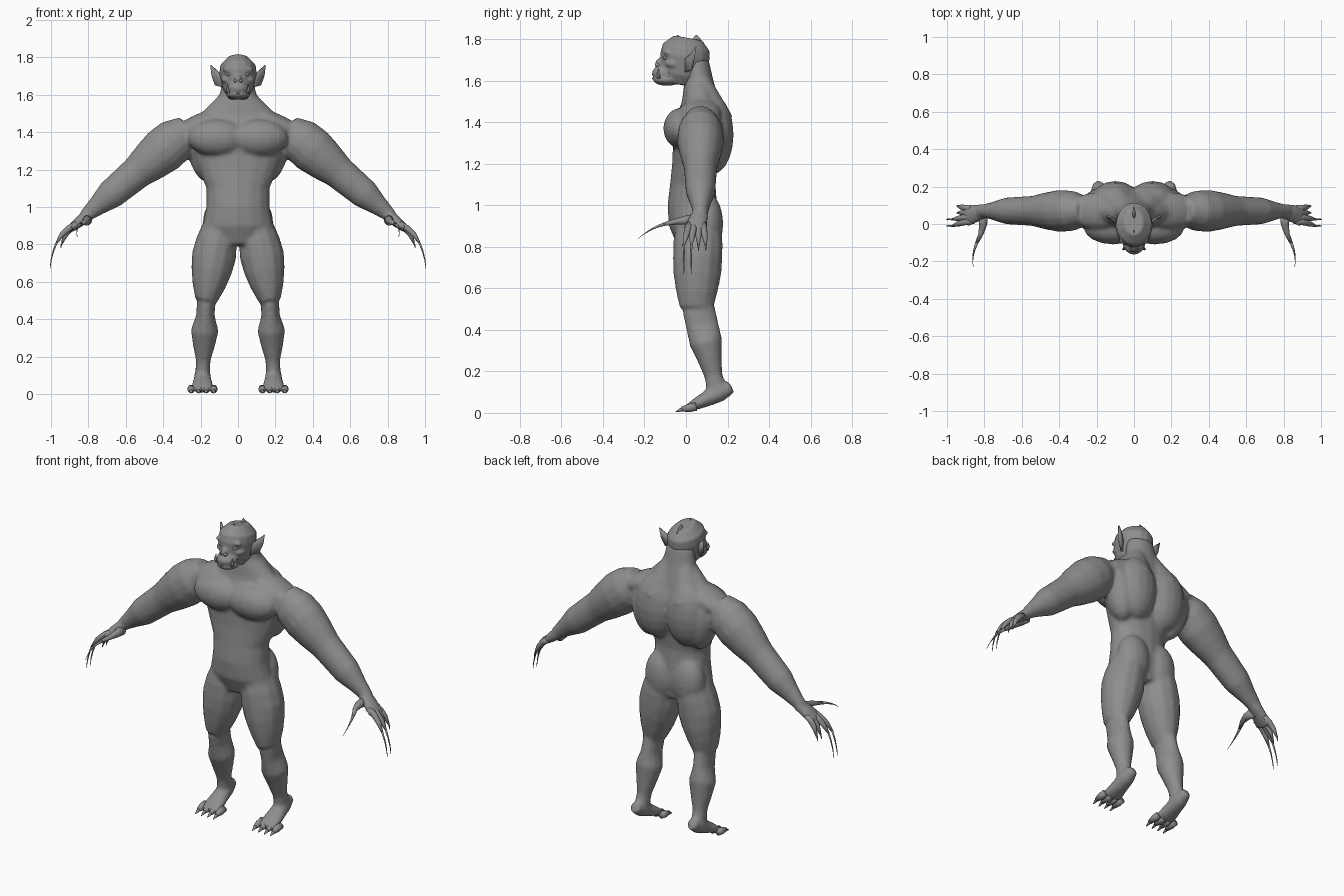
import bpy, bmesh, math
from mathutils import Vector, Matrix

cube = bpy.data.objects.get("Cube")
if cube:
    bpy.data.objects.remove(cube)

side, depth, up = Vector((1, 0, 0)), Vector((0, 1, 0)), Vector((0, 0, 1))

skin = bpy.data.materials.new("grey_skin")
skin.use_nodes = True
tone = (.27, .27, .27, 1)
skin.diffuse_color = tone
skin.node_tree.nodes["Principled BSDF"].inputs["Base Color"].default_value = tone


def limb(bm, start, end, radii, wide_radii=None, wide=depth, bow=(0, 0, 0), waves=1, sides=12):
    """Skin evenly spaced elliptical rings from start to end along a bowed line."""
    start, end, bow = Vector(start), Vector(end), Vector(bow)
    axis = (end - start).normalized()
    v = (wide - axis * wide.dot(axis)).normalized()
    u = v.cross(axis)
    loops = []
    for i, (a, b) in enumerate(zip(radii, wide_radii or radii)):
        t = i / (len(radii) - 1)
        centre = start.lerp(end, t) + bow * math.sin(math.pi * waves * t)
        turns = [math.tau * k / sides for k in range(sides)]
        loops.append([bm.verts.new(centre + u * a * math.cos(w) + v * b * math.sin(w)) for w in turns])
    for low, high in zip(loops, loops[1:]):
        for k in range(sides):
            n = (k + 1) % sides
            bm.faces.new((low[k], low[n], high[n], high[k]))
    bm.faces.new(loops[0][::-1])
    bm.faces.new(loops[-1])


def ball(bm, centre, size, tilt=0):
    """Add an ellipsoid, tilted about the depth axis."""
    matrix = Matrix.Translation(centre) @ Matrix.Rotation(tilt, 4, "Y") @ Matrix.Diagonal((*size, 1))
    bmesh.ops.create_uvsphere(bm, u_segments=16, v_segments=10, radius=1, matrix=matrix)


def finish(name, bm, mirror=True, voxel=0, relaxing=3, thickness=0):
    """Turn the working mesh into a named, smooth, mirrored object."""
    bmesh.ops.recalc_face_normals(bm, faces=bm.faces)
    for face in bm.faces:
        face.smooth = True
    mesh = bpy.data.meshes.new(name)
    bm.to_mesh(mesh)
    bm.free()
    mesh.materials.append(skin)
    part = bpy.data.objects.new(name, mesh)
    bpy.context.collection.objects.link(part)
    if thickness:
        part.modifiers.new("thickness", "SOLIDIFY").thickness = thickness
    if mirror:
        part.modifiers.new("mirror", "MIRROR").use_mirror_merge = False
    if voxel:
        remesh = part.modifiers.new("blend", "REMESH")
        remesh.mode = "VOXEL"
        remesh.voxel_size = voxel
        remesh.use_smooth_shade = True
        relax = part.modifiers.new("relax", "SMOOTH")
        relax.factor = .5
        relax.iterations = relaxing


# Trunk with a slight spinal curve, from crotch to neck
body = bmesh.new()
limb(body, (0, .05, .8), (0, .05, 1.7),
     [.15, .19, .17, .17, .21, .25, .26, .2, .1, .08],
     [.09, .12, .12, .11, .11, .12, .12, .09, .07, .06], bow=(0, -.02, 0), waves=2, sides=16)

# Paired muscle masses
chest, upper_back, flank = (.11, -.02, 1.37), (.1, .13, 1.34), (.19, .1, 1.3)
buttock, shoulder = (.09, .1, .91), (.2, .07, 1.44)
ball(body, chest, (.16, .09, .1))
ball(body, upper_back, (.13, .1, .19))
ball(body, flank, (.08, .09, .17), .2)
ball(body, buttock, (.1, .08, .15))
ball(body, shoulder, (.16, .1, .06), .4)
limb(body, (.03, .05, 1.65), (.1, .13, 1.4), [.04, .06, .08, .1])

# Arm tapering from shoulder to wrist, then the palm
arm = [.08, .12, .125, .11, .09, .085, .08, .055, .035]
limb(body, (.26, .07, 1.42), (.82, .07, .95), arm, [r * .9 for r in arm], sides=16)
limb(body, (.8, .07, .96), (.9, .04, .88), [.035, .03, .02], [.04, .05, .06])

# Thigh, calf and the foot with its raised heel
limb(body, (.1, .06, .9), (.17, .05, .5), [.09, .11, .12, .11, .09, .06], [.11, .12, .12, .115, .1, .08])
limb(body, (.17, .06, .5), (.19, .15, .1), [.05, .05, .075, .06, .04, .04], [.08, .08, .08, .06, .045, .05])
limb(body, (.19, .22, .125), (.19, 0, .02), [.03, .045, .04, .03, .015], [.03, .045, .05, .06, .06], side)
finish("body", body, voxel=.01, relaxing=9)

# Four clawed toes on each foot
toes, toe_claws = bmesh.new(), bmesh.new()
for k in range(4):
    x = .13 + .04 * k
    limb(toes, (x, .05, .03), (x, -.02, .018), [.02, .02, .012], wide=side)
    limb(toe_claws, (x, -.01, .02), (x, -.05, .005), [.01, .008, .002], wide=side)
finish("toes", toes)
finish("toe_claws", toe_claws)

# Four fingers and a long forward thumb
fingers, claws = bmesh.new(), bmesh.new()
for k in range(4):
    y = .035 * k - .01
    long_claw = k < 2
    tip = Vector((.97 if long_claw else .94, y, .81))
    drop = .14 if long_claw else .03
    limb(fingers, (.86, .02 + .02 * k, .91), tip, [.02, .017, .014, .006], bow=(.01, 0, .01))
    limb(claws, tip, tip + side * drop / 4 - up * drop, [.006, .004, .003, .001], bow=(drop / 20, 0, 0))
limb(fingers, (.81, .05, .93), (.84, -.1, .91), [.03, .022, .014, .009], wide=side, bow=(-.015, 0, .005))
limb(claws, (.84, -.1, .91), (.86, -.23, .84), [.009, .006, .004, .002, .001], wide=side, bow=(.01, 0, .01))
finish("fingers", fingers)
finish("finger_claws", claws)

# Head: skull, muzzle, chin, nose, brow and cheekbones
head = bmesh.new()
limb(head, (0, -.03, 1.58), (0, .01, 1.805),
     [.05, .08, .09, .1, .095, .05], [.06, .1, .11, .12, .115, .07], sides=16)
ball(head, (0, -.1, 1.635), (.06, .065, .04))
ball(head, (0, -.09, 1.605), (.065, .07, .03))
ball(head, (0, -.12, 1.68), (.02, .03, .03))
ball(head, (.045, -.09, 1.74), (.04, .02, .013), .2)
ball(head, (.06, -.06, 1.68), (.03, .04, .02))
finish("head", head, voxel=.007, relaxing=5)

# Eyes between two lids
eyes, lids = bmesh.new(), bmesh.new()
ball(eyes, (.043, -.097, 1.71), (.02, .015, .01))
for lift in (-.01, .01):
    limb(lids, (.02, -.1, 1.71), (.07, -.085, 1.715), [.003, .004, .004, .003], bow=(0, -.01, lift))
finish("eyes", eyes)
finish("eyelids", lids)

# Nostrils, lips and tusks
nostrils, lips, tusks = bmesh.new(), bmesh.new(), bmesh.new()
ball(nostrils, (.013, -.137, 1.675), (.01, .013, .01))
for z in (1.61, 1.63):
    limb(lips, (0, -.16, z), (.06, -.08, z + .01), [.005, .005, .005, .004, .003], wide=up, bow=(.01, -.01, 0))
limb(tusks, (.05, -.13, 1.61), (.055, -.13, 1.66), [.009, .006, .001], bow=(.005, -.005, 0))
finish("nostrils", nostrils)
finish("lips", lips)
finish("tusks", tusks)

# Pointed ears, cupped around a hollow
ears = bmesh.new()
outline = [(.08, 0, 1.64), (.12, .03, 1.65), (.14, .04, 1.7), (.145, .05, 1.76), (.11, .03, 1.73), (.09, 0, 1.71)]
hollow = ears.verts.new((.1, .03, 1.69))
rim = [ears.verts.new(p) for p in outline]
for a, b in zip(rim, rim[1:] + rim[:1]):
    ears.faces.new((a, b, hollow))
finish("ears", ears, thickness=.009)

# Low bony crest along the top of the skull
crest = bmesh.new()
for y in (-.04, .05):
    limb(crest, (0, y, 1.78), (0, y, 1.82), [.012, .008, .001], [.04, .02, .003])
finish("crest", crest, mirror=False)
